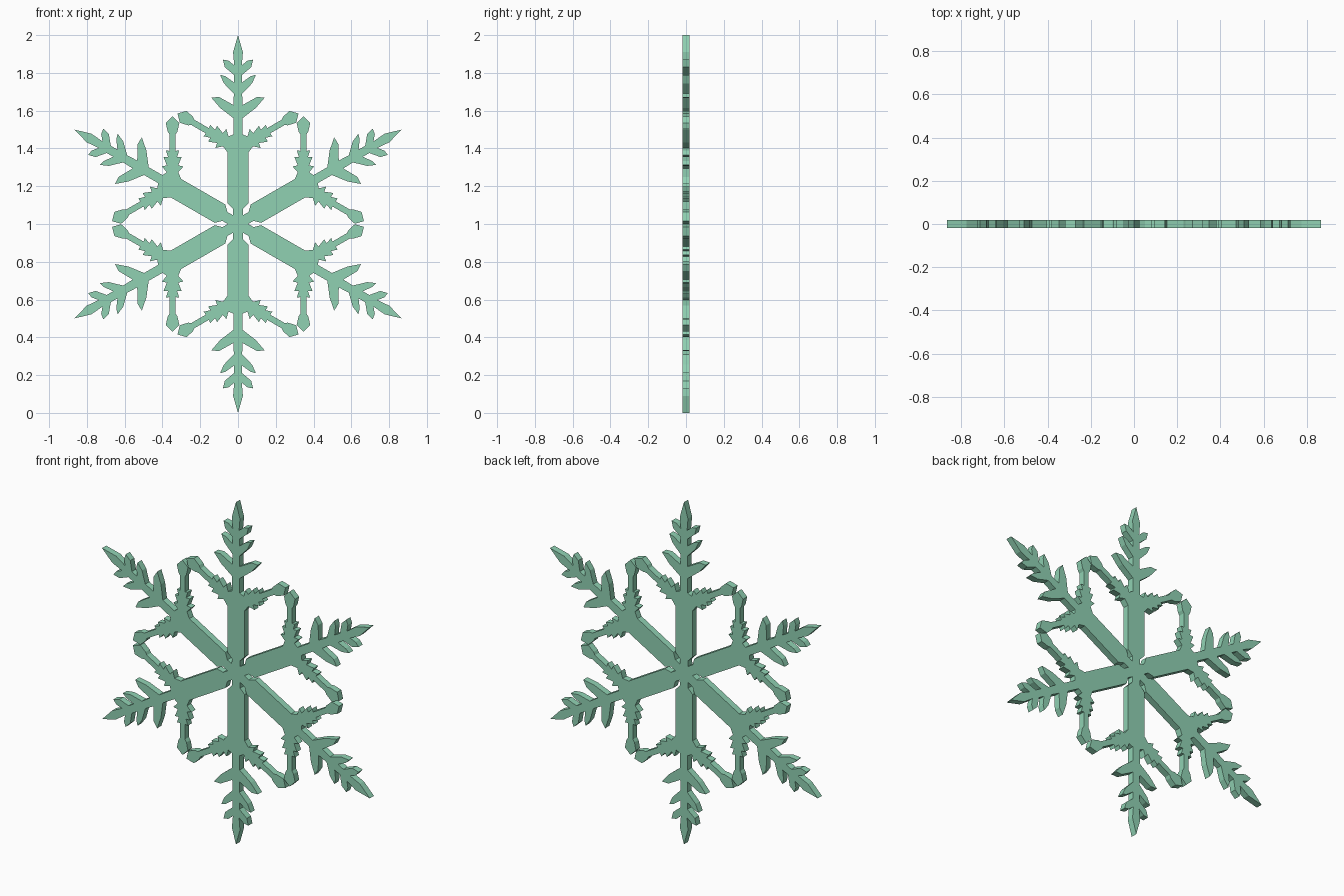
import bpy, bmesh
from math import sin, cos, pi
from mathutils import Vector, Matrix

if "Cube" in bpy.data.objects:
    bpy.data.objects.remove(bpy.data.objects["Cube"])

HALF_DEPTH = 0.019

# Side twig: half outline as (distance along twig, half width), base to tip
twig = [(.075, .03), (.105, .058), (.11, .03), (.155, .048), (.155, .024),
        (.19, .035), (.187, .016), (.275, .016), (.29, .026), (.335, .036),
        (.37, 0)]


def place_twig():
    """Twig outline leaving the arm at 60 degrees, lower side first."""
    along = Vector((sin(pi / 3), cos(pi / 3)))
    across = Vector((-along.y, along.x))
    root = Vector((0, .4))
    lower = [root + along * t - across * w for t, w in twig]
    upper = [root + along * t + across * w for t, w in twig[-2::-1]]
    return lower + upper


# Half of one arm, pointing up: hub notch, trunk, twig, needles, tip
trunk = [(.027, .08), (.056, .11), (.056, .38)]
needles = [(.024, .475), (.024, .56), (.095, .615), (.142, .67), (.10, .672),
           (.024, .63), (.022, .69), (.075, .745), (.095, .79), (.066, .782),
           (.022, .75), (.022, .79), (.07, .83), (.08, .87), (.05, .865),
           (.02, .84), (.026, .91)]
half = [Vector(p) for p in trunk] + place_twig() + [Vector(p) for p in needles]
mirrored = [Vector((-p.x, p.y)) for p in half]
arm = mirrored + [Vector((0, 1))] + half[::-1]
arm.append(Vector((.027, .047)))          # corner shared with the next arm

# Six arms joined into one outline
outline = []
for i in range(6):
    turn = Matrix.Rotation(-i * pi / 3, 2)
    outline += [turn @ p for p in arm]

# Extrude the outline to a flat plate
bm = bmesh.new()
face = bm.faces.new([bm.verts.new((p.x, -HALF_DEPTH, p.y + 1)) for p in outline])
ext = bmesh.ops.extrude_face_region(bm, geom=[face], use_keep_orig=True)
bmesh.ops.translate(bm, vec=(0, 2 * HALF_DEPTH, 0),
                    verts=[v for v in ext['geom'] if isinstance(v, bmesh.types.BMVert)])
bmesh.ops.recalc_face_normals(bm, faces=bm.faces)
bmesh.ops.triangulate(bm, faces=[f for f in bm.faces if len(f.verts) > 4])
mesh = bpy.data.meshes.new("snowflake")
bm.to_mesh(mesh)
bm.free()

mat = bpy.data.materials.new("ice_green")
mat.diffuse_color = (.28, .64, .45, 1)
mat.use_nodes = True
mat.node_tree.nodes["Principled BSDF"].inputs["Base Color"].default_value = mat.diffuse_color
mesh.materials.append(mat)
bpy.context.collection.objects.link(bpy.data.objects.new("snowflake", mesh))
